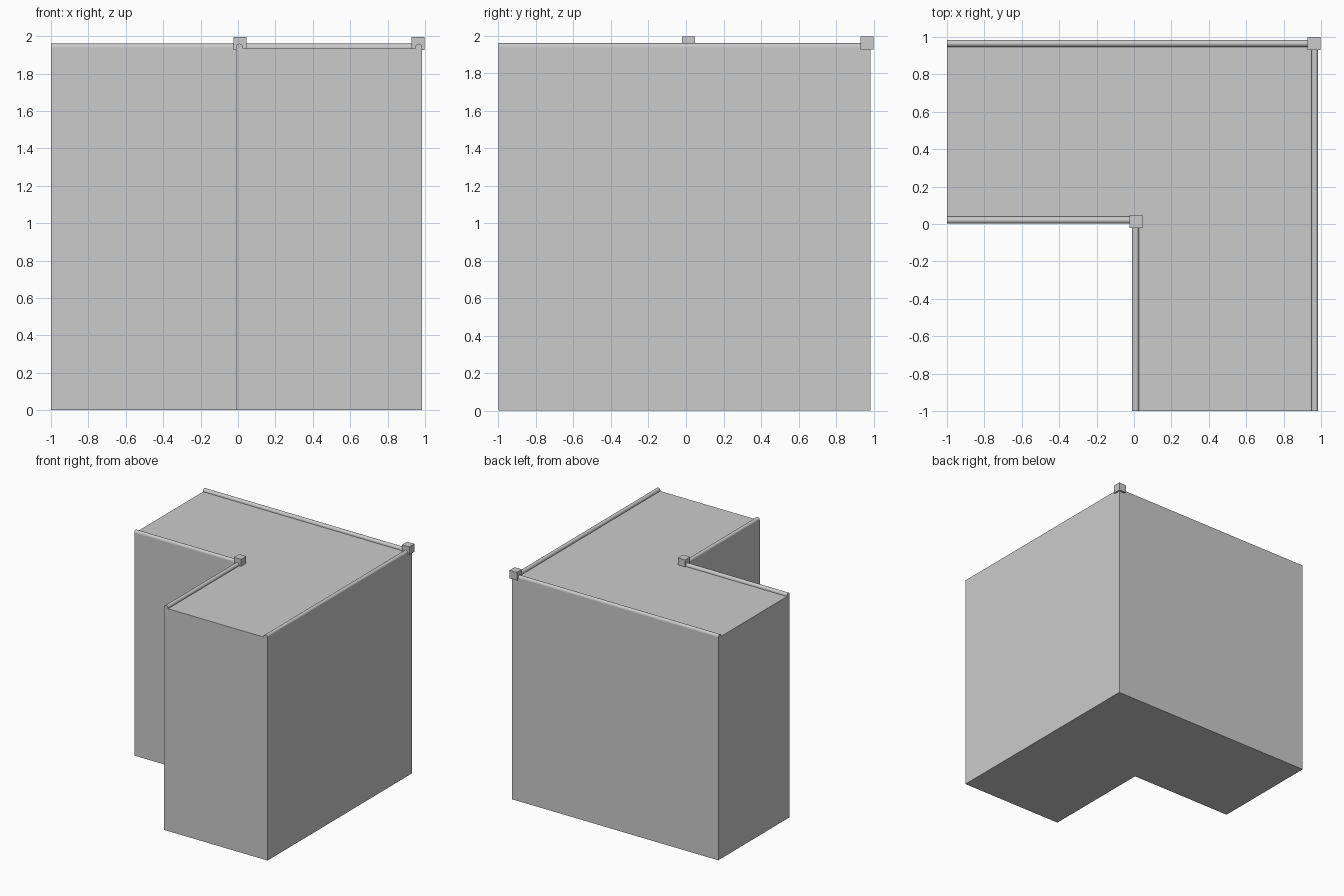
import bpy, bmesh, math
from mathutils import Vector

if "Cube" in bpy.data.objects:
    bpy.data.objects.remove(bpy.data.objects["Cube"])

FLOOR = 1.935   # roof level
R = 0.0185      # rail radius


def extrude_profile(name, pts, direction):
    """Fill a closed profile and extrude it along a direction."""
    bm = bmesh.new()
    face = bm.faces.new([bm.verts.new(p) for p in pts])
    res = bmesh.ops.extrude_face_region(bm, geom=[face], use_keep_orig=True)
    verts = [g for g in res["geom"] if isinstance(g, bmesh.types.BMVert)]
    bmesh.ops.translate(bm, verts=verts, vec=Vector(direction))
    bmesh.ops.recalc_face_normals(bm, faces=bm.faces)
    me = bpy.data.meshes.new(name)
    bm.to_mesh(me)
    bm.free()
    ob = bpy.data.objects.new(name, me)
    bpy.context.collection.objects.link(ob)
    return ob


# L-shaped wall block
outline = [(-1, 0.002), (-0.01, 0.002), (-0.01, -1), (0.985, -1),
           (0.985, 0.984), (-1, 0.984)]
extrude_profile("wall_block", [(x, y, 0) for x, y in outline], (0, 0, FLOOR))

# Rounded coping profile: half circle on short straight sides
arch = [(-R, 0), (R, 0)] + [
    (R * math.cos(math.pi * i / 12), 0.006 + R * math.sin(math.pi * i / 12))
    for i in range(13)]


def coping(name, axis, centre, end):
    """Coping from the open end at -1 to a corner post."""
    if axis == "x":
        pts = [(-1, centre + u, FLOOR + v) for u, v in arch]
        vec = (end + 1, 0, 0)
    else:
        pts = [(centre + u, -1, FLOOR + v) for u, v in arch]
        vec = (0, end + 1, 0)
    ob = extrude_profile(name, pts, vec)
    bpy.context.view_layer.objects.active = ob
    ob.select_set(True)
    bpy.ops.object.shade_smooth_by_angle(angle=math.radians(35))
    ob.select_set(False)


# Inner and outer corners: coping along each leg plus a square post cap
for label, c, post in (("inner", (0.0085, 0.0205), (0.01, 0.014)),
                       ("outer", (0.9665, 0.9655), (0.963, 0.965))):
    coping(label + "_coping_x", "x", c[1], post[0])
    coping(label + "_coping_y", "y", c[0], post[1])
    h = 0.035
    square = [(post[0] + a * h, post[1] + b * h, 1.926)
              for a, b in ((-1, -1), (1, -1), (1, 1), (-1, 1))]
    extrude_profile(label + "_corner_post", square, (0, 0, 0.07))
